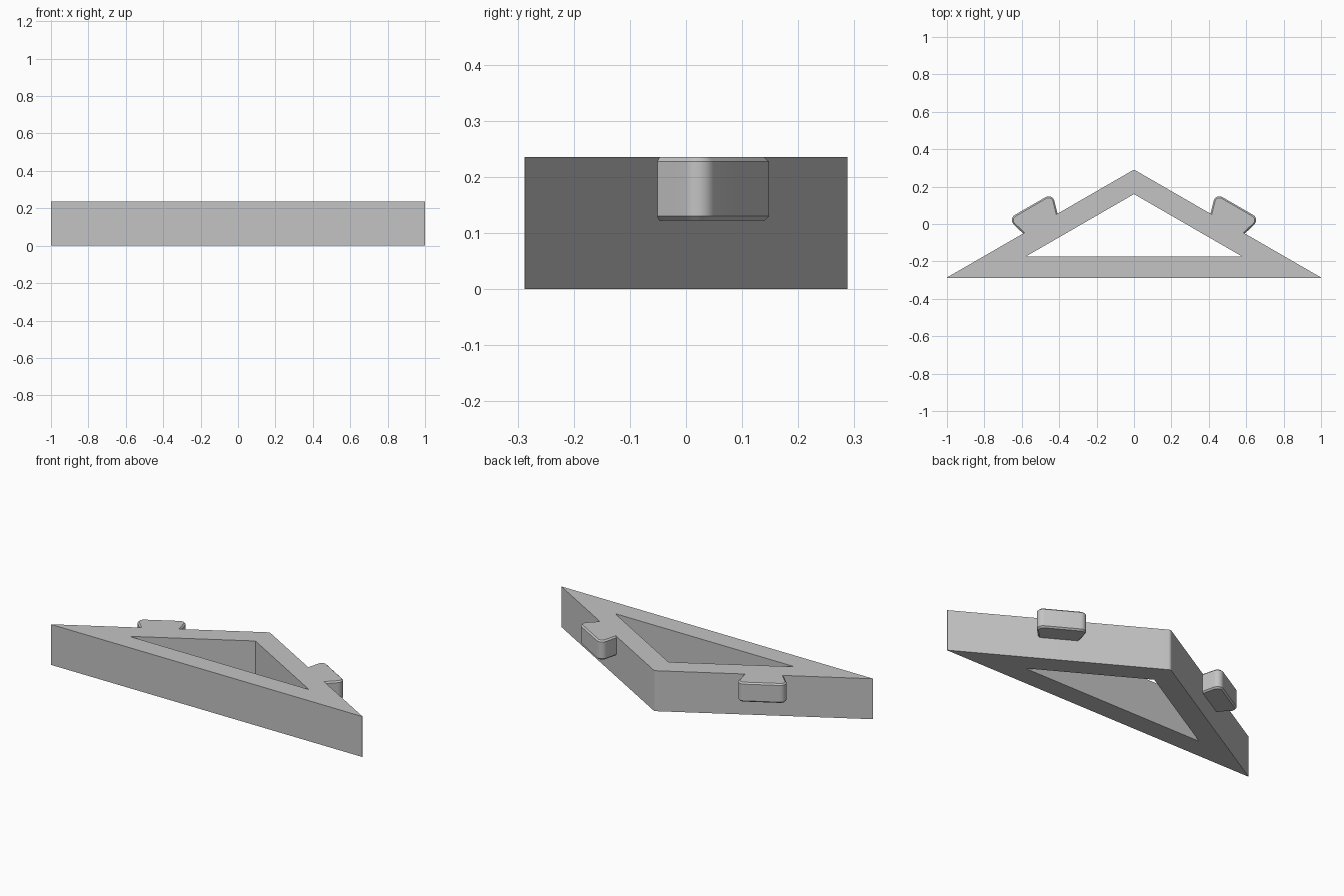
import bpy, bmesh, math
from mathutils import Vector

cube = bpy.data.objects.get("Cube")
if cube:
    bpy.data.objects.remove(cube, do_unlink=True)

HEIGHT = 0.235
SLOPE = math.radians(30)
BACK_Y = 0.288          # half depth of the frame
TIP_Y = -0.286          # where the sloped sides reach the side tips

grey = bpy.data.materials.new("plain grey")
grey.use_nodes = True
grey.diffuse_color = (0.55, 0.55, 0.55, 1)
grey.node_tree.nodes["Principled BSDF"].inputs["Base Color"].default_value = grey.diffuse_color


def arc(cx, cy, radius, start, end, steps):
    """Points on an arc, angles in degrees."""
    angles = [math.radians(start + (end - start) * i / steps) for i in range(steps + 1)]
    return [(cx + radius * math.cos(a), cy + radius * math.sin(a)) for a in angles]


def extrude_loops(bm, loops, z0, z1):
    """Fill flat outlines (outer loop, then holes) and extrude them upward."""
    edges = []
    for loop in loops:
        verts = [bm.verts.new((x, y, z0)) for x, y in loop]
        edges += [bm.edges.new((verts[i - 1], v)) for i, v in enumerate(verts)]
    if len(loops) == 1:
        bm.faces.new(bm.verts)
    else:
        bmesh.ops.triangle_fill(bm, edges=edges, use_beauty=True, use_dissolve=False)
    top = bmesh.ops.extrude_face_region(bm, geom=bm.faces[:])["geom"]
    moved = [g for g in top if isinstance(g, bmesh.types.BMVert)]
    bmesh.ops.translate(bm, verts=moved, vec=(0, 0, z1 - z0))
    bmesh.ops.recalc_face_normals(bm, faces=bm.faces[:])


def finish(bm, name):
    bmesh.ops.recalc_face_normals(bm, faces=bm.faces[:])
    mesh = bpy.data.meshes.new(name)
    bm.to_mesh(mesh)
    bm.free()
    mesh.materials.append(grey)
    obj = bpy.data.objects.new(name, mesh)
    bpy.context.collection.objects.link(obj)
    bpy.ops.object.select_all(action="DESELECT")
    obj.select_set(True)
    bpy.context.view_layer.objects.active = obj
    bpy.ops.object.shade_smooth_by_angle(angle=math.radians(30))
    return obj


# Triangular frame with a softly rounded apex and a triangular opening
round_r = 0.02
outer = [(-1, TIP_Y), (-1, -BACK_Y), (1, -BACK_Y), (1, TIP_Y)]
outer += arc(0, BACK_Y - round_r, round_r, 60, 120, 6)
inner = [(-0.577, -0.173), (0.577, -0.173), (0, 0.16)]
bm = bmesh.new()
extrude_loops(bm, [outer, inner], 0, HEIGHT)
finish(bm, "triangular_frame")

# Dovetail tabs: flared sides, rounded outer corners, chamfered top and bottom rims
NECK, CENTRE, REACH, TAB_R, FLARE = 0.106, 0.095, 0.11, 0.032, 16
tab = [(-NECK, 0), (NECK, 0)]
tab += arc(CENTRE, REACH - TAB_R, TAB_R, -FLARE, 90, 10)
tab += arc(-CENTRE, REACH - TAB_R, TAB_R, 90, 180 + FLARE, 10)

for side, name in ((1, "left_tab"), (-1, "right_tab")):
    bm = bmesh.new()
    extrude_loops(bm, [tab], 0.122, HEIGHT)
    rim = [e for e in bm.edges
           if abs(e.verts[0].co.z - e.verts[1].co.z) < 1e-5
           and max(v.co.y for v in e.verts) > 1e-4]
    bmesh.ops.bevel(bm, geom=rim, offset=0.008, segments=1, affect="EDGES")
    along = Vector((math.cos(SLOPE), -math.sin(SLOPE)))
    out = Vector((math.sin(SLOPE), math.cos(SLOPE)))
    for v in bm.verts:
        p = Vector((0.5, 0.001)) + along * v.co.x + out * v.co.y
        v.co.x, v.co.y = side * p.x, p.y
    finish(bm, name)
